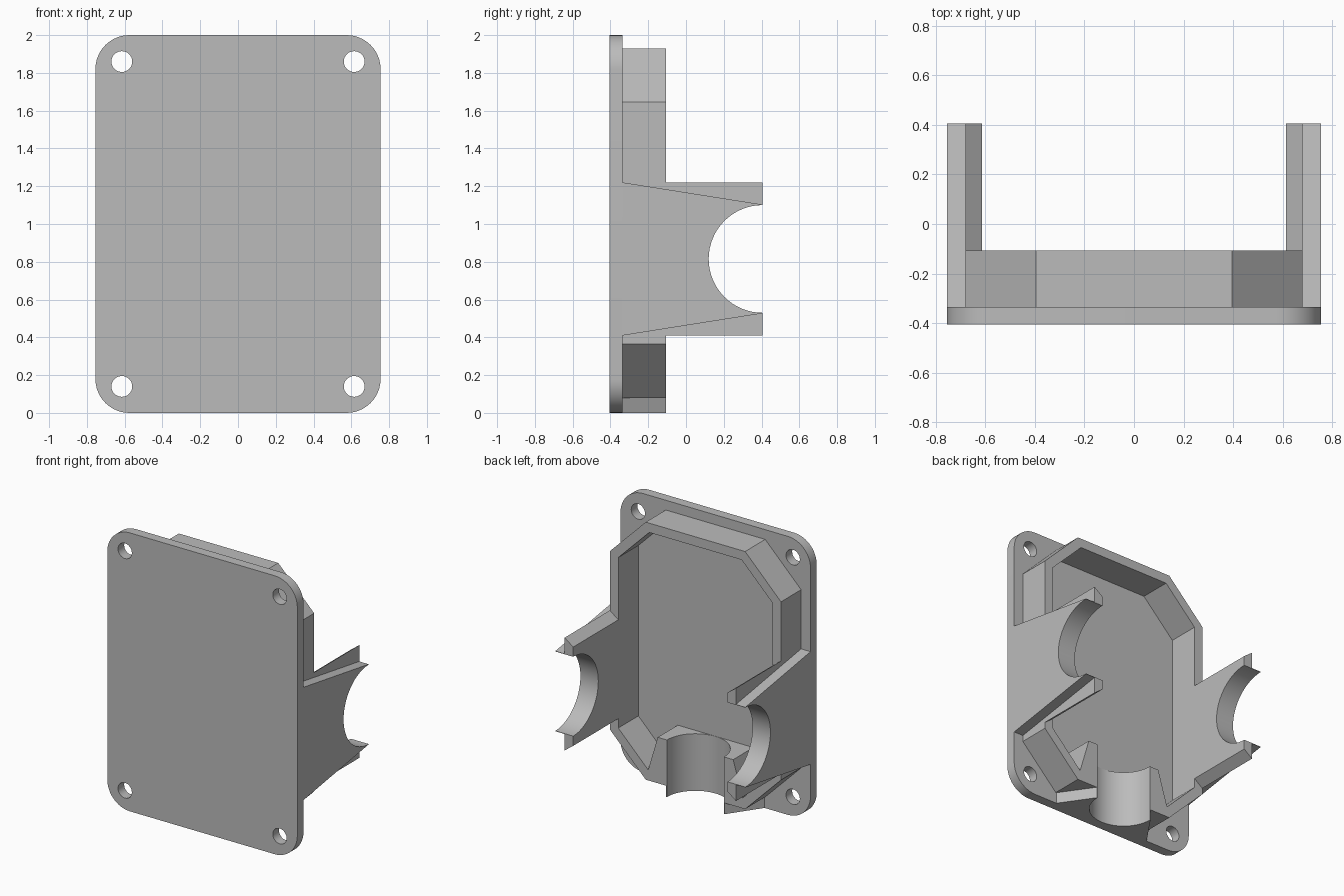
import bpy, bmesh, math
from mathutils import Vector

if "Cube" in bpy.data.objects:
    bpy.data.objects.remove(bpy.data.objects["Cube"])

grey = bpy.data.materials.new("plain grey")
grey.use_nodes = True
grey.diffuse_color = (0.5, 0.5, 0.5, 1)
grey.node_tree.nodes["Principled BSDF"].inputs["Base Color"].default_value = (0.5, 0.5, 0.5, 1)

PLACE = {
    "x": lambda p, d: Vector((d, p[0], p[1])),
    "y": lambda p, d: Vector((p[0], d, p[1])),
    "z": lambda p, d: Vector((p[0], p[1], d)),
}


def prism(name, profile, axis, start, end):
    """Extrude a flat profile along one axis."""
    bm = bmesh.new()
    rings = [[bm.verts.new(PLACE[axis](p, d)) for p in profile] for d in (start, end)]
    n = len(profile)
    for ring in rings:
        bm.faces.new(ring)
    for i in range(n):
        j = (i + 1) % n
        bm.faces.new((rings[0][i], rings[0][j], rings[1][j], rings[1][i]))
    bmesh.ops.recalc_face_normals(bm, faces=bm.faces)
    mesh = bpy.data.meshes.new(name)
    bm.to_mesh(mesh)
    bm.free()
    mesh.materials.append(grey)
    obj = bpy.data.objects.new(name, mesh)
    bpy.context.collection.objects.link(obj)
    return obj


def select(obj):
    bpy.ops.object.select_all(action="DESELECT")
    obj.select_set(True)
    bpy.context.view_layer.objects.active = obj


def combine(obj, other, operation):
    """Boolean one part with another, which is used up."""
    select(obj)
    mod = obj.modifiers.new("cut", "BOOLEAN")
    mod.operation, mod.solver, mod.object = operation, "EXACT", other
    bpy.ops.object.modifier_apply(modifier=mod.name)
    bpy.data.objects.remove(other)


def circle(cx, cy, r, n=64):
    return [(cx + r * math.cos(2 * math.pi * i / n), cy + r * math.sin(2 * math.pi * i / n))
            for i in range(n)]


def octagon(w, low, high, c):
    return [(-w, low + c), (-w + c, low), (w - c, low), (w, low + c),
            (w, high - c), (w - c, high), (-w + c, high), (-w, high - c)]


FRONT, FACE, RIM, TIP = -0.405, -0.335, -0.107, 0.405
WALL = 0.067

# Rounded base plate with four screw holes
outline = []
for k, (sx, sz) in enumerate([(1, 1), (-1, 1), (-1, -1), (1, -1)]):
    for i in range(13):
        a = math.radians(90 * k + 7.5 * i)
        outline.append((sx * 0.575 + 0.18 * math.cos(a), 1 + sz * 0.82 + 0.18 * math.sin(a)))
base_plate = prism("base_plate", outline, "y", FRONT, FACE)
for sx in (-1, 1):
    for sz in (-1, 1):
        hole = prism("hole", circle(sx * 0.615, 1 + sz * 0.86, 0.055, 32), "y", -1, 1)
        combine(base_plate, hole, "DIFFERENCE")

# Eight-sided box wall, open at the back
chamfer = 0.285
box_wall = prism("box_wall", octagon(0.68, 0.08, 1.93, chamfer), "y", FACE, RIM)
inside = octagon(0.68 - WALL, 0.08 + WALL, 1.93 - WALL, chamfer - WALL * (2 - math.sqrt(2)))
combine(box_wall, prism("inside", inside, "y", -1, 1), "DIFFERENCE")

# Bottom cradle: tapered block inside, wedge outside, half-round groove
block = [(-0.395, 0.09), (0.395, 0.09), (0.3, 0.41), (-0.3, 0.41)]
combine(box_wall, prism("block", block, "y", FACE, RIM), "UNION")
wedge = [(-0.39, FACE), (0.39, FACE), (0.232, RIM), (-0.232, RIM)]
combine(box_wall, prism("wedge", wedge, "z", 0, 0.1), "UNION")
combine(box_wall, prism("groove", circle(0, RIM, 0.227), "z", -1, 0.7), "DIFFERENCE")

# Side arms: bevelled inner slab, outer wedge, half-round notch
MID = 0.815
for side, name in ((1, "left_arm"), (-1, "right_arm")):
    slab = [(side * 0.68, MID - 0.405), (side * 0.68, MID + 0.405),
            (side * 0.613, MID + 0.355), (side * 0.613, MID - 0.355)]
    arm = prism(name, slab, "y", FACE, TIP)
    taper = [(FACE, MID - 0.405), (FACE, MID + 0.405), (TIP, MID + 0.288), (TIP, MID - 0.288)]
    combine(arm, prism("taper", taper, "x", side * 0.67, side * 0.755), "UNION")
    combine(arm, prism("notch", circle(TIP, MID, 0.285), "x", -1, 1), "DIFFERENCE")

for obj in [o for o in bpy.context.collection.objects
            if o.name in ("base_plate", "box_wall", "left_arm", "right_arm")]:
    select(obj)
    bpy.ops.object.shade_smooth_by_angle(angle=math.radians(30))
